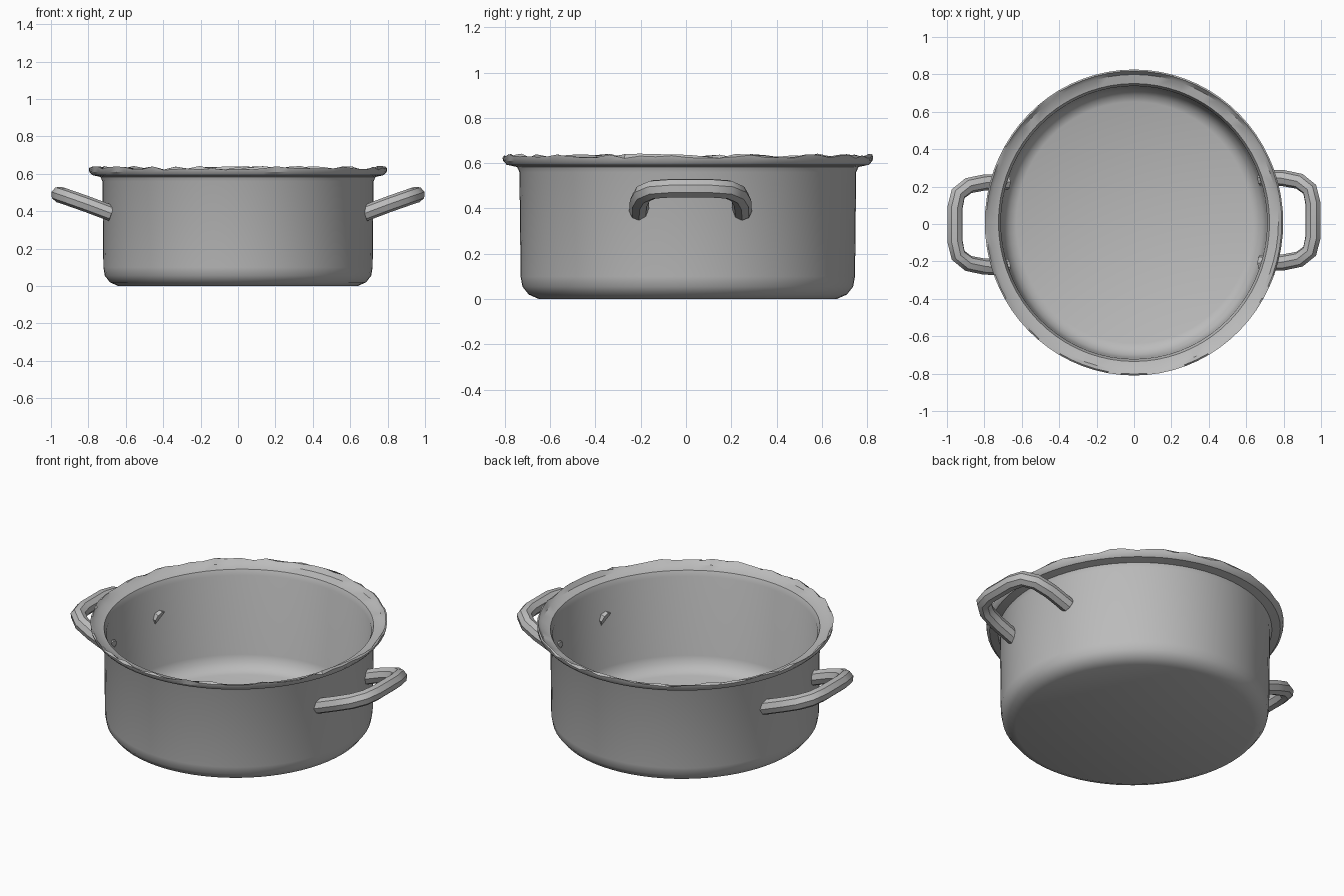
import bpy, bmesh, random
from math import tau
from mathutils import Vector, Matrix

random.seed(4)
cube = bpy.data.objects.get("Cube")
if cube:
    bpy.data.objects.remove(cube, do_unlink=True)

steel = bpy.data.materials.new("grey_steel")
steel.use_nodes = True
GREY = (0.5, 0.5, 0.5, 1)
steel.diffuse_color = GREY
steel.node_tree.nodes["Principled BSDF"].inputs["Base Color"].default_value = GREY


def finish(obj, angle):
    obj.data.materials.append(steel)
    bpy.ops.object.select_all(action="DESELECT")
    obj.select_set(True)
    bpy.context.view_layer.objects.active = obj
    bpy.ops.object.shade_smooth_by_angle(angle=angle)


def add_mesh(name, bm, angle=0.6):
    bmesh.ops.recalc_face_normals(bm, faces=bm.faces)
    mesh = bpy.data.meshes.new(name)
    bm.to_mesh(mesh)
    bm.free()
    obj = bpy.data.objects.new(name, mesh)
    bpy.context.collection.objects.link(obj)
    finish(obj, angle)
    return obj


# Pot: one thin-walled profile (radius, height), outer floor to inner floor
profile = [(0, 0), (0.64, 0), (0.685, 0.02), (0.712, 0.055), (0.72, 0.1),
           (0.725, 0.56), (0.735, 0.583), (0.78, 0.593), (0.795, 0.61), (0.798, 0.632),
           (0.79, 0.634), (0.772, 0.612), (0.725, 0.6), (0.712, 0.57),
           (0.705, 0.1), (0.69, 0.06), (0.665, 0.03), (0.63, 0.015), (0, 0.015)]
bm = bmesh.new()
verts = [bm.verts.new((r, 0, z)) for r, z in profile]
edges = [bm.edges.new(pair) for pair in zip(verts, verts[1:])]
bmesh.ops.spin(bm, geom=verts + edges, cent=(0, 0, 0), axis=(0, 0, 1),
               angle=tau, steps=72, use_duplicate=False)
bmesh.ops.remove_doubles(bm, verts=bm.verts, dist=0.0005)
# Slightly worn lip
for v in bm.verts:
    if v.co.z > 0.625:
        v.co.z += random.uniform(-0.012, 0.008)
bmesh.ops.transform(bm, matrix=Matrix.Translation((0, 0.008, 0)) @ Matrix.Diagonal((1, 1.025, 1, 1)),
                    verts=bm.verts)
add_mesh("pot_body", bm)

# Handles: rounded loop rising outward from the wall
half = [(0.675, 0.228, 0.388), (0.80, 0.225, 0.435), (0.885, 0.208, 0.465),
        (0.94, 0.165, 0.484), (0.957, 0.09, 0.489)]
path = half + [(x, -y, z) for x, y, z in reversed(half)]


def handle(name, side, shift):
    curve = bpy.data.curves.new(name, "CURVE")
    curve.dimensions = "3D"
    curve.bevel_depth = 0.043
    curve.bevel_resolution = 2
    curve.use_fill_caps = True
    spline = curve.splines.new("POLY")
    spline.points.add(len(path) - 1)
    for point, (x, y, z) in zip(spline.points, path):
        point.co = (side * x, y + shift, z, 1)
    temp = bpy.data.objects.new(name + "_path", curve)
    bpy.context.collection.objects.link(temp)
    bpy.context.view_layer.update()
    bm = bmesh.new()
    bm.from_mesh(temp.to_mesh())
    temp.to_mesh_clear()
    bpy.data.objects.remove(temp, do_unlink=True)
    bmesh.ops.remove_doubles(bm, verts=bm.verts, dist=0.0005)
    add_mesh(name, bm, 0.7)


handle("left_handle", 1, 0.02)
handle("right_handle", -1, -0.003)
